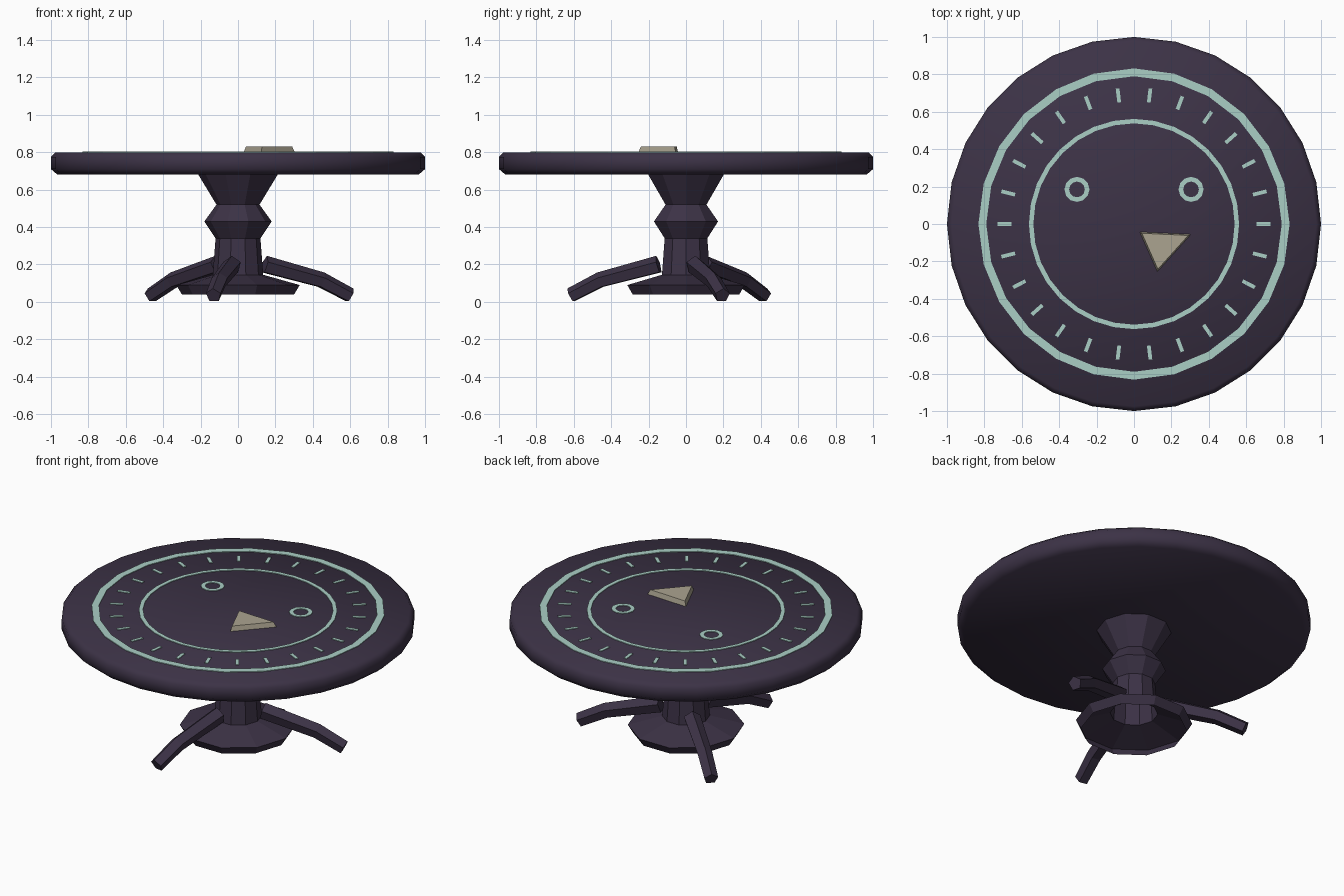
import bpy, math
from mathutils import Vector, Matrix

if "Cube" in bpy.data.objects:
    bpy.data.objects.remove(bpy.data.objects["Cube"])


def material(name, rgb):
    m = bpy.data.materials.new(name)
    m.diffuse_color = (*rgb, 1)
    m.use_nodes = True
    m.node_tree.nodes["Principled BSDF"].inputs["Base Color"].default_value = m.diffuse_color
    return m


DARK = material("dark plum wood", (0.045, 0.032, 0.061))
MINT = material("pale mint inlay", (0.40, 0.62, 0.56))
TAN = material("sand stone", (0.41, 0.37, 0.28))


def build(name, verts, faces, mat):
    me = bpy.data.meshes.new(name)
    me.from_pydata(verts, [], faces)
    me.materials.append(mat)
    ob = bpy.data.objects.new(name, me)
    bpy.context.collection.objects.link(ob)
    return ob


def lathe(name, profile, n, mat, cap=False, loop=False, centre=(0, 0)):
    """Turn (radius, z) points, listed upwards on the outside, about z."""
    verts = [(centre[0] + r * math.cos(math.tau * j / n),
              centre[1] + r * math.sin(math.tau * j / n), z)
             for r, z in profile for j in range(n)]
    k = len(profile)
    faces = []
    for i in range(k if loop else k - 1):
        a, b = i * n, (i + 1) % k * n
        faces += [(a + j, a + (j + 1) % n, b + (j + 1) % n, b + j) for j in range(n)]
    if cap:
        faces.append(tuple(reversed(range(n))))
        faces.append(tuple(range((k - 1) * n, k * n)))
    return build(name, verts, faces, mat)


# Round tabletop with softened rim
top = lathe("tabletop", [(0.965, 0.68), (1.0, 0.71), (1.0, 0.775), (0.975, 0.80)],
            28, DARK, cap=True)
bpy.context.view_layer.objects.active = top
top.select_set(True)
bpy.ops.object.shade_smooth_by_angle(angle=math.radians(60))

# Turned ten-sided pedestal, hollow underneath
lathe("pedestal", [(0.30, 0.04), (0.33, 0.09), (0.135, 0.145), (0.12, 0.34),
                   (0.18, 0.43), (0.115, 0.52), (0.215, 0.685)], 10, DARK)


# Flat inlaid rings
def ring(name, inner, outer, n, centre=(0, 0)):
    lo, hi = 0.798, 0.804
    lathe(name, [(inner, lo), (outer, lo), (outer, hi), (inner, hi)],
          n, MINT, loop=True, centre=centre)


ring("outer_ring", 0.79, 0.832, 24)
ring("inner_ring", 0.538, 0.562, 32)
for side, label in ((-1, "left"), (1, "right")):
    ring(label + "_small_ring", 0.042, 0.067, 12, (side * 0.305, 0.185))

# Radial tick marks between the rings
verts, faces = [], []
for i in range(26):
    turn = Matrix.Rotation(math.tau * i / 26, 3, 'Z')
    b = len(verts)
    for z in (0.798, 0.804):
        verts += [turn @ Vector((x, y, z)) for x, y in
                  ((0.655, -0.01), (0.73, -0.01), (0.73, 0.01), (0.655, 0.01))]
    faces.append((b + 4, b + 5, b + 6, b + 7))
    faces += [(b + j, b + (j + 1) % 4, b + 4 + (j + 1) % 4, b + 4 + j) for j in range(4)]
build("tick_marks", verts, faces, MINT)

# Three-sided pointer piece lying on the top
base = [Vector((0.03, -0.042, 0.799)), Vector((0.125, -0.255, 0.799)),
        Vector((0.305, -0.055, 0.799))]
mid = sum(base, Vector()) / 3
upper = [mid.lerp(p, 0.9) + Vector((0, 0, 0.031)) for p in base]
build("pointer", base + upper,
      [(2, 1, 0), (3, 4, 5)] + [(j, (j + 1) % 3, 3 + (j + 1) % 3, 3 + j) for j in range(3)],
      TAN)


# Three bent, tapered, five-sided legs
def leg(name, angle):
    # (distance out, height, thickness radius, downward tilt)
    path = [(0.15, 0.198, 0.05, 0.26), (0.47, 0.115, 0.045, 0.36), (0.63, 0.034, 0.042, 0.46)]
    turn = Matrix.Rotation(angle, 3, 'Z')
    verts = []
    for d, z, r, tilt in path:
        for j in range(5):
            a = math.tau * j / 5
            up, across = r * math.cos(a), r * math.sin(a)
            verts.append(turn @ Vector((d + up * math.sin(tilt), across,
                                        z + up * math.cos(tilt))))
    faces = [(0, 1, 2, 3, 4), (14, 13, 12, 11, 10)]
    for i in (0, 5):
        faces += [(i + j, i + 5 + j, i + 5 + (j + 1) % 5, i + (j + 1) % 5) for j in range(5)]
    ob = build(name, verts, faces, DARK)
    ob.data.validate()
    return ob


for i, label in enumerate(("right", "back", "front")):
    leg(label + "_leg", math.radians(18 + 120 * i))

# Outward normals on the closed legs
import bmesh
for label in ("right", "back", "front"):
    me = bpy.data.objects[label + "_leg"].data
    bm = bmesh.new()
    bm.from_mesh(me)
    bmesh.ops.recalc_face_normals(bm, faces=bm.faces)
    bm.to_mesh(me)
    bm.free()
